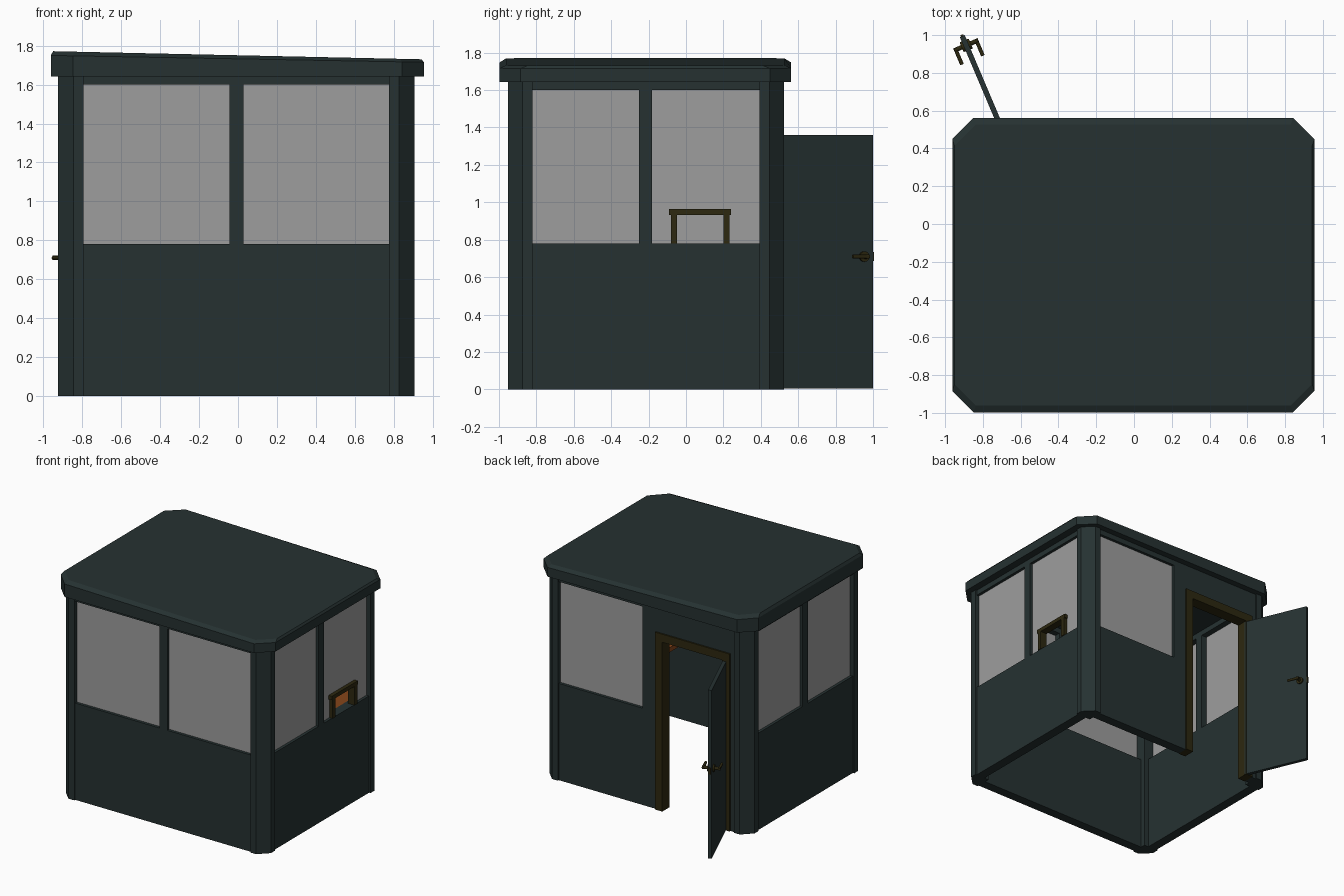
import bpy, bmesh, math
from mathutils import Matrix, Vector

if "Cube" in bpy.data.objects:
    bpy.data.objects.remove(bpy.data.objects["Cube"])


def mat(name, r, g, b):
    m = bpy.data.materials.new(name)
    m.diffuse_color = (r, g, b, 1)
    m.use_nodes = True
    m.node_tree.nodes["Principled BSDF"].inputs["Base Color"].default_value = m.diffuse_color
    return m


GREEN = mat("dark_green_paint", 0.019, 0.031, 0.031)
GREY = mat("grey_glass", 0.34, 0.34, 0.34)
BRONZE = mat("dark_bronze", 0.026, 0.021, 0.005)
WOOD = mat("orange_wood", 0.24, 0.06, 0.01)


def finish(name, bm, m, matrix=None):
    bmesh.ops.recalc_face_normals(bm, faces=bm.faces[:])
    me = bpy.data.meshes.new(name)
    bm.to_mesh(me)
    bm.free()
    me.materials.append(m)
    ob = bpy.data.objects.new(name, me)
    bpy.context.collection.objects.link(ob)
    if matrix:
        ob.matrix_world = matrix
    return ob


def box(name, x, y, z, m, matrix=None):
    bm = bmesh.new()
    c = Vector([(a[0] + a[1]) / 2 for a in (x, y, z)])
    s = [abs(a[1] - a[0]) for a in (x, y, z)]
    bmesh.ops.create_cube(bm, size=1, matrix=Matrix.Translation(c) @ Matrix.Diagonal((*s, 1)))
    return finish(name, bm, m, matrix)


def loft(name, rings, m):
    """Closed solid through matching rings of points."""
    bm = bmesh.new()
    vs = [[bm.verts.new(p) for p in r] for r in rings]
    n = len(vs[0])
    for a, b in zip(vs, vs[1:]):
        for i in range(n):
            bm.faces.new((a[i], a[(i + 1) % n], b[(i + 1) % n], b[i]))
    bm.faces.new(vs[0])
    bm.faces.new(vs[-1])
    return finish(name, bm, m)


def rod(name, p, q, r, m, matrix, sides=16):
    p, q = Vector(p), Vector(q)
    bm = bmesh.new()
    rot = (q - p).to_track_quat('Z', 'Y').to_matrix().to_4x4()
    bmesh.ops.create_cone(bm, cap_ends=True, segments=sides, radius1=r, radius2=r,
                          depth=(q - p).length, matrix=Matrix.Translation((p + q) / 2) @ rot)
    return finish(name, bm, m, matrix)


X0, X1, Y0, Y1 = -0.924, 0.906, -0.952, 0.524   # outer post planes
SILL, HEAD, EAVE = 0.78, 1.60, 1.643
P, C = 0.13, 0.078                               # post width and chamfer
INS, T, G = 0.012, 0.09, 0.035                   # wall inset, thickness, glass inset

# Chamfered corner posts
for side, x, sx in (("left", X0, 1), ("right", X1, -1)):
    for end, y, sy in (("front", Y0, 1), ("back", Y1, -1)):
        prof = [(0, C), (C, 0), (P, 0), (P, P), (0, P)]
        loft(f"{end}_{side}_post",
             [[(x + sx * a, y + sy * b, z) for a, b in prof] for z in (0, EAVE)], GREEN)

# Wall depth ranges and glass ranges for each side
FR, BK = (Y0 + INS, Y0 + T), (Y1 - T, Y1 - INS)
LF, RT = (X0 + INS, X0 + T), (X1 - T, X1 - INS)
XA, XB, YA, YB = X0 + P, X1 - P, Y0 + P, Y1 - P

# Front wall
box("front_lower_wall", (XA, XB), FR, (0, SILL), GREEN)
box("front_beam", (XA, XB), FR, (HEAD, EAVE), GREEN)
box("front_mullion", (-0.044, 0.028), FR, (SILL, HEAD), GREEN)
for n, r in (("left", (XA, -0.044)), ("right", (0.028, XB))):
    box(f"front_{n}_glass", r, (Y0 + G, Y0 + G + .006), (SILL, HEAD), GREY)

# Side walls
for n, w in (("left", LF), ("right", RT)):
    box(f"{n}_lower_wall", w, (YA, YB), (0, SILL), GREEN)
    box(f"{n}_beam", w, (YA, YB), (HEAD, EAVE), GREEN)
    box(f"{n}_mullion", w, (-0.25, -0.182), (SILL, HEAD), GREEN)
    g = (X0 + G, X0 + G + .006) if n == "left" else (X1 - G - .006, X1 - G)
    box(f"{n}_front_glass", g, (YA, -0.25), (SILL, HEAD), GREY)
    if n == "left":
        box("left_back_glass", g, (-0.182, YB), (SILL, HEAD), GREY)
    else:  # glass split around the service opening
        box("right_back_glass_a", g, (-0.182, -0.075), (SILL, HEAD), GREY)
        box("right_back_glass_b", g, (0.225, YB), (SILL, HEAD), GREY)
        box("right_back_glass_c", g, (-0.075, 0.225), (0.95, HEAD), GREY)

# Service opening frame
FX = (X1 - 0.065, X1 - 0.005)
box("service_frame_top", FX, (-0.09, 0.24), (0.932, 0.963), BRONZE)
for n, y in (("front", -0.08), ("back", 0.2)):
    box(f"service_frame_{n}", FX, (y, y + 0.033), (SILL, 0.932), BRONZE)

# Inside counter along the right wall
box("counter", (0.47, X1 - T), (YA, YB), (0.74, 0.778), WOOD)

# Back wall with window and doorway
DX0, DX1, DTOP, JW = -0.69, -0.155, 1.365, 0.065
box("back_lower_wall", (DX1 + JW, XB), BK, (0, SILL), GREEN)
box("back_mullion", (DX1 + JW, 0.028), BK, (SILL, HEAD), GREEN)
box("back_glass", (0.028, XB), (Y1 - G - .006, Y1 - G), (SILL, HEAD), GREY)
box("back_beam", (XA, XB), BK, (HEAD, EAVE), GREEN)
box("back_over_door", (XA, DX1 + JW), BK, (DTOP + JW, HEAD), GREEN)
box("back_door_side_wall", (XA, DX0 - JW), BK, (0, DTOP + JW), GREEN)
FY = (Y1 - T - 0.005, Y1)
box("door_frame_hinge_side", (DX0 - JW, DX0), FY, (0, DTOP + JW), BRONZE)
box("door_frame_latch_side", (DX1, DX1 + JW), FY, (0, DTOP + JW), BRONZE)
box("door_frame_top", (DX0, DX1), FY, (DTOP, DTOP + JW), BRONZE)

# Open door leaf with lever handles on both faces
W = 0.535
M = Matrix.Translation((-0.70, 0.502, 0)) @ Matrix.Rotation(math.radians(113), 4, 'Z')
box("door", (0, W), (-0.014, 0.014), (0.004, 1.36), GREEN, M)
HU, HZ = 0.482, 0.71
for n, s in (("outer", 1), ("inner", -1)):
    rod(f"{n}_handle_rose", (HU, s * .014, HZ), (HU, s * .026, HZ), 0.028, BRONZE, M)
    rod(f"{n}_handle_neck", (HU, s * .026, HZ), (HU, s * .068, HZ), 0.012, BRONZE, M)
    rod(f"{n}_handle_lever", (HU + .012, s * .06, HZ), (HU - .085, s * .06, HZ), 0.010, BRONZE, M)
box("door_latch", (W, W + 0.008), (-0.008, 0.008), (HZ - .025, HZ + .025), BRONZE, M)


# Sloping roof with chamfered corners and a bevelled upper rim
def ring(ix, iy, z_left, z_right):
    a, b, c, d = -0.962 + ix, 0.955 - ix, -0.997 + iy, 0.562 - iy
    k = 0.113
    pts = [(a + k, c), (b - k, c), (b, c + k), (b, d - k),
           (b - k, d), (a + k, d), (a, d - k), (a, c + k)]
    return [(x, y, z_left + (z_right - z_left) * (x + 0.962) / 1.917) for x, y in pts]


loft("roof", [ring(0, 0, EAVE, EAVE), ring(0, 0, 1.75, 1.715), ring(0.012, 0.035, 1.772, 1.73)], GREEN)
